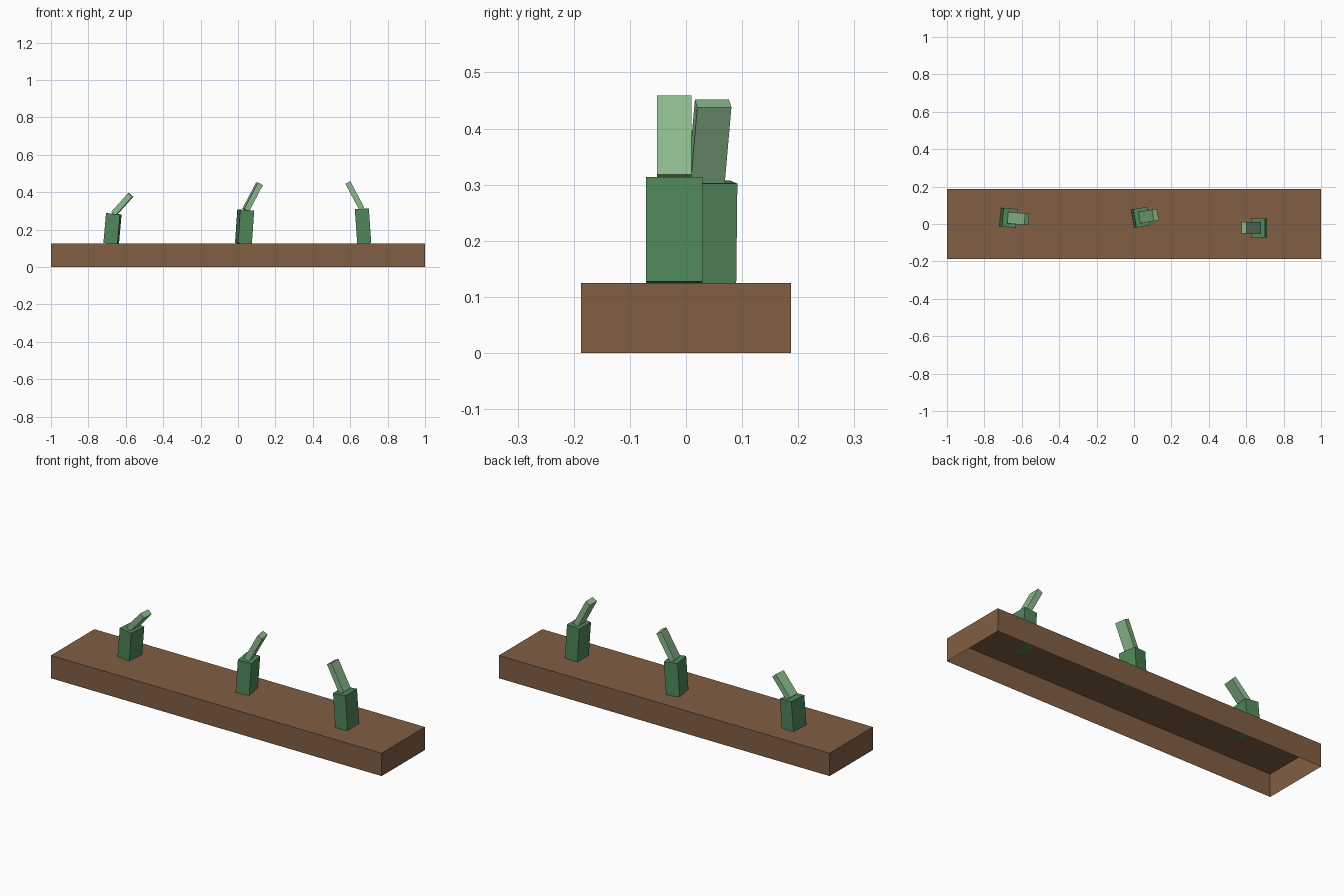
import bpy
import bmesh
from math import radians
from mathutils import Matrix, Vector

cube = bpy.data.objects.get("Cube")
if cube:
    bpy.data.objects.remove(cube, do_unlink=True)


def make_material(name, rgb):
    mat = bpy.data.materials.new(name)
    mat.use_nodes = True
    mat.diffuse_color = (*rgb, 1)
    mat.node_tree.nodes["Principled BSDF"].inputs["Base Color"].default_value = (*rgb, 1)
    mat.roughness = 0.9
    return mat


soil = make_material("soil_brown", (0.22, 0.113, 0.057))
stem_green = make_material("stem_green", (0.08, 0.245, 0.105))
leaf_green = make_material("leaf_green", (0.26, 0.485, 0.265))


def box(name, size, mat, place=Matrix(), open_bottom=False):
    """Box standing on the origin of the given frame."""
    bm = bmesh.new()
    bmesh.ops.create_cube(bm, size=1)
    bmesh.ops.translate(bm, vec=(0, 0, 0.5), verts=bm.verts)
    bmesh.ops.scale(bm, vec=size, verts=bm.verts)
    if open_bottom:
        under = [f for f in bm.faces if f.normal.z < -0.9]
        bmesh.ops.delete(bm, geom=under, context="FACES_ONLY")
    mesh = bpy.data.meshes.new(name)
    bm.to_mesh(mesh)
    bm.free()
    mesh.materials.append(mat)
    obj = bpy.data.objects.new(name, mesh)
    obj.matrix_world = place
    bpy.context.collection.objects.link(obj)
    return obj


def frame(point, yaw, tilt):
    turn = Matrix.Rotation(radians(yaw), 4, "Z") @ Matrix.Rotation(radians(tilt), 4, "Y")
    return Matrix.Translation(point) @ turn


# Hollow bed, open underneath
BED_HEIGHT = 0.125
box("soil_bed", (2, 0.375, BED_HEIGHT), soil, open_bottom=True)


def sprout(side, x, y, yaw, height, stem_tilt, leaf_length, leaf_tilt):
    """Leaning stem with a flat leaf rising from the middle of its top."""
    stem = frame((x, y, BED_HEIGHT), yaw, stem_tilt)
    box(side + "_stem", (0.075, 0.1, height), stem_green, stem)
    tip = stem @ Vector((0, 0, height))
    box(side + "_leaf", (0.03, 0.0615, leaf_length), leaf_green, frame(tip, yaw, leaf_tilt))


# Three sprouts along the bed
sprout("right", -0.678, 0.034, -5, 0.16, 5, 0.136, 42)
sprout("middle", 0.029, 0.034, 9.5, 0.18, 4, 0.159, 28)
sprout("left", 0.675, -0.021, 0, 0.187, -4, 0.159, -28)
